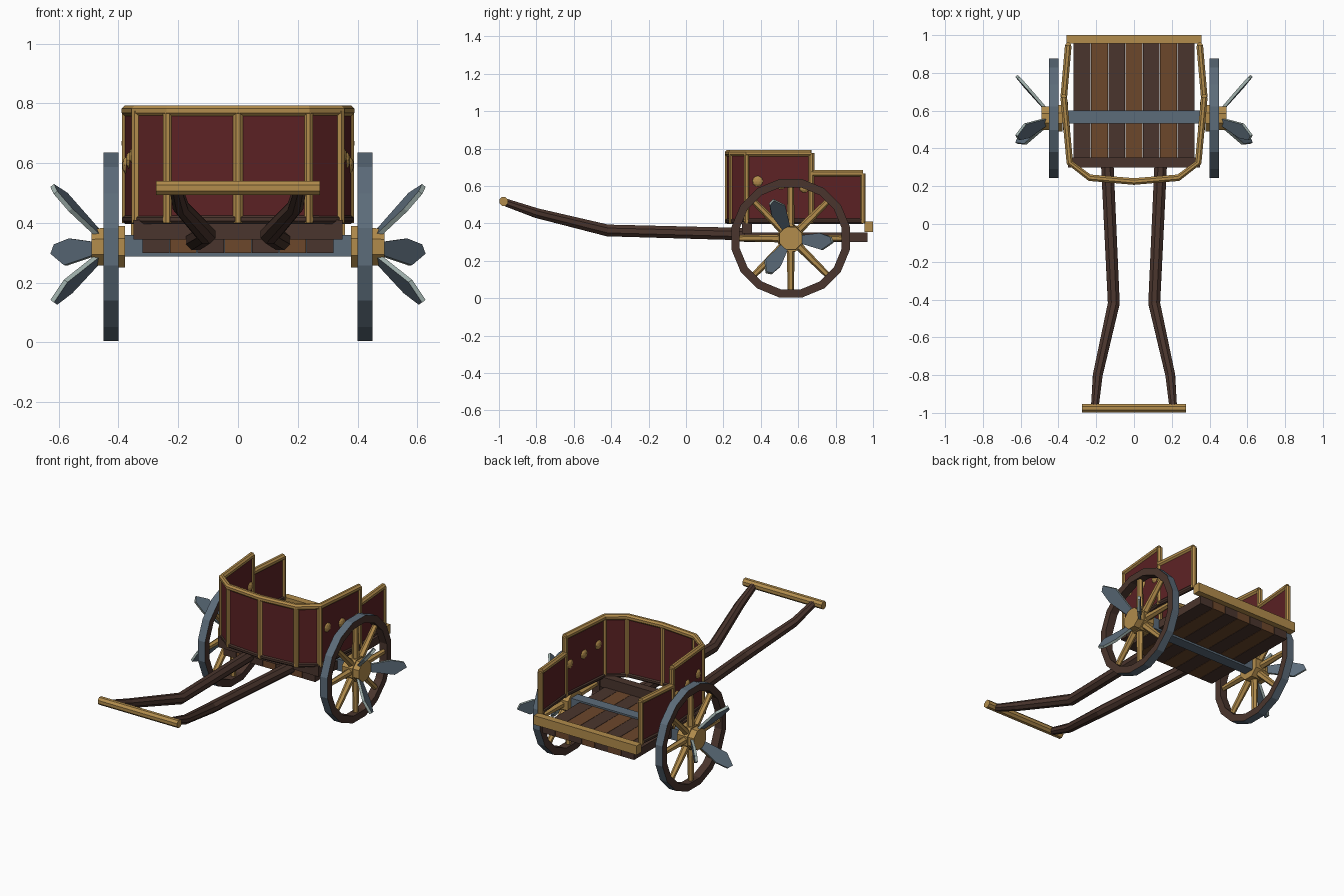
import bpy, bmesh, math
from mathutils import Vector

cube = bpy.data.objects.get("Cube")
if cube:
    bpy.data.objects.remove(cube)


def material(name, rgb):
    m = bpy.data.materials.new(name)
    m.use_nodes = True
    lin = [(c / 255 / 12.92 if c < 11 else ((c / 255 + 0.055) / 1.055) ** 2.4) for c in rgb] + [1]
    m.diffuse_color = lin
    m.node_tree.nodes["Principled BSDF"].inputs["Base Color"].default_value = lin
    return m


GOLD = material("gold", (178, 140, 76))
DARK = material("dark_wood", (74, 53, 45))
WOOD = material("plank_wood", (108, 71, 43))
RED = material("red_panel", (92, 34, 36))
STEEL = material("steel", (92, 108, 122))
EDGE = material("bright_edge", (158, 174, 170))


def finish(name, bm, *mats):
    bmesh.ops.recalc_face_normals(bm, faces=bm.faces)
    mesh = bpy.data.meshes.new(name)
    bm.to_mesh(mesh)
    bm.free()
    for m in mats:
        mesh.materials.append(m)
    ob = bpy.data.objects.new(name, mesh)
    bpy.context.scene.collection.objects.link(ob)
    return ob


def box(name, lo, hi, mat):
    bm = bmesh.new()
    bmesh.ops.create_cube(bm, size=1)
    for v in bm.verts:
        v.co = [l + (c + 0.5) * (h - l) for c, l, h in zip(v.co, lo, hi)]
    return finish(name, bm, mat)


def sweep(name, pts, radii, sides, mat):
    """Rod with a regular cross-section along a bent path."""
    pts = [Vector(p) for p in pts]
    if not isinstance(radii, (list, tuple)):
        radii = [radii] * len(pts)
    bm, rings = bmesh.new(), []
    for i, p in enumerate(pts):
        t = (pts[min(i + 1, len(pts) - 1)] - pts[max(i - 1, 0)]).normalized()
        ref = Vector((0, 1, 0)) if abs(t.z) > 0.9 else Vector((0, 0, 1))
        a = t.cross(ref).normalized()
        b = a.cross(t)
        angles = [math.tau * (k + 0.5) / sides for k in range(sides)]
        rings.append([bm.verts.new(p + (a * math.cos(g) + b * math.sin(g)) * radii[i]) for g in angles])
    for r, s in zip(rings, rings[1:]):
        for k in range(sides):
            j = (k + 1) % sides
            bm.faces.new((r[k], r[j], s[j], s[k]))
    bm.faces.new(rings[0])
    bm.faces.new(rings[-1])
    return finish(name, bm, mat)


def panel(name, p, q, z0, z1, t=0.016):
    """Upright board between two plan points."""
    p, q = Vector((*p, 0)), Vector((*q, 0))
    n = (q - p).cross(Vector((0, 0, 1))).normalized() * t / 2
    bm = bmesh.new()
    f = bm.faces.new([bm.verts.new(c + Vector((0, 0, z0))) for c in (p - n, p + n, q + n, q - n)])
    top = bmesh.ops.extrude_face_region(bm, geom=[f])["geom"]
    bmesh.ops.translate(bm, vec=(0, 0, z1 - z0),
                        verts=[v for v in top if isinstance(v, bmesh.types.BMVert)])
    return finish(name, bm, RED)


AXLE = Vector((0, 0.56, 0.32))


def wheel_point(x, r, angle):
    return Vector((x, AXLE.y + r * math.cos(angle), AXLE.z + r * math.sin(angle)))


def rim(name, x0, x1, outer, inner, n=16):
    """Wooden ring with a steel tyre face."""
    bm = bmesh.new()
    rings = [[bm.verts.new(wheel_point(x, r, math.tau * (k + 0.5) / n)) for k in range(n)]
             for x, r in ((x0, outer), (x1, outer), (x1, inner), (x0, inner))]
    for i in range(4):
        a, b = rings[i], rings[(i + 1) % 4]
        for k in range(n):
            j = (k + 1) % n
            bm.faces.new((a[k], a[j], b[j], b[k])).material_index = int(i == 0)
    return finish(name, bm, DARK, STEEL)


def blade(name, s, angle):
    """Pointed blade flaring out from the hub, with a bright rim."""
    root, tip = wheel_point(s * 0.46, 0.04, angle), wheel_point(s * 0.622, 0.225, angle)
    along = tip - root
    side = Vector((0, -math.sin(angle), math.cos(angle)))
    n = along.cross(side).normalized() * 0.008
    outline = [(0, 0.018), (0.62, 0.044), (0.93, 0.03), (1, 0), (0.72, -0.044), (0, -0.018)]
    bm = bmesh.new()
    f, b = [[bm.verts.new(root + along * u + side * w + n * d) for u, w in outline] for d in (1, -1)]
    bm.faces.new(f)
    bm.faces.new(b)
    for k in range(len(f)):
        j = (k + 1) % len(f)
        bm.faces.new((f[k], f[j], b[j], b[k])).material_index = 1
    return finish(name, bm, STEEL, EDGE)


# Floor planks, cross beams and axle
plank = 0.64 / 7
for i in range(7):
    x = -0.32 + i * plank
    box(f"floor_plank_{i + 1}", (x + 0.001, 0.31, 0.3), (x + plank - 0.001, 0.97, 0.35),
        WOOD if i % 2 else DARK)
box("front_beam", (-0.35, 0.3, 0.345), (0.35, 0.352, 0.41), DARK)
box("back_beam", (-0.358, 0.955, 0.353), (0.358, 1.0, 0.41), GOLD)
box("axle", (-0.4, 0.533, 0.288), (0.4, 0.6, 0.36), STEEL)

# Body outline in plan: front centre, front corner, side corner, step, back
front, corner, shoulder, step, back = (0, 0.225), (0.235, 0.245), (0.34, 0.325), (0.372, 0.67), (0.348, 0.945)
half = [corner, shoulder, step]
LOW, TALL, SHORT = 0.412, 0.775, 0.667


def mirrored_path(pts, z):
    return [(-x, y, z) for x, y in reversed(pts)] + [(*front, z)] + [(x, y, z) for x, y in pts]


sweep("top_rail", mirrored_path(half, TALL), 0.019, 8, GOLD)
sweep("bottom_rail", mirrored_path(half + [back], LOW), 0.016, 8, DARK)
sweep("front_post", [(*front, 0.4), (*front, TALL)], 0.018, 8, GOLD)

for s, label in ((1, "left"), (-1, "right")):
    flip = lambda p: (s * p[0], p[1])

    # Body panels
    for name, p, q, top in (("front", front, corner, TALL), ("corner", corner, shoulder, TALL),
                            ("side", shoulder, step, TALL), ("rear", step, back, SHORT)):
        panel(f"{label}_{name}_panel", flip(p), flip(q), LOW, top)

    # Posts and lower rail
    for name, p, top in (("corner", corner, TALL), ("shoulder", shoulder, TALL),
                         ("step", step, TALL), ("back", back, SHORT)):
        sweep(f"{label}_{name}_post", [(*flip(p), 0.4), (*flip(p), top)], 0.017, 8, GOLD)
    sweep(f"{label}_rear_rail", [(*flip(step), SHORT), (*flip(back), SHORT)], 0.019, 8, GOLD)

    # Round studs through the side panel
    for i, (y, z) in enumerate(((0.385, 0.625), (0.51, 0.61), (0.635, 0.593))):
        f = (y - shoulder[1]) / (step[1] - shoulder[1])
        bm = bmesh.new()
        bmesh.ops.create_icosphere(bm, subdivisions=2, radius=0.032)
        for v in bm.verts:
            v.co = (v.co.x * 0.6 + s * (shoulder[0] + f * (step[0] - shoulder[0])), v.co.y + y, v.co.z + z)
        finish(f"{label}_stud_{i + 1}", bm, GOLD)

    # Wheel, hub and spokes
    rim(f"{label}_wheel_rim", s * 0.4, s * 0.45, 0.322, 0.278)
    hub = [(s * x, AXLE.y, AXLE.z) for x in (0.378, 0.45, 0.45, 0.49)]
    sweep(f"{label}_hub", hub, [0.075, 0.075, 0.068, 0.066], 8, GOLD)
    for k in range(8):
        a = math.tau * k / 8
        sweep(f"{label}_spoke_{k + 1}", [wheel_point(s * 0.425, r, a) for r in (0.05, 0.285)],
              [0.022, 0.016], 6, GOLD)

    # Hub blades
    for k in range(3):
        blade(f"{label}_blade_{k + 1}", s, math.radians(-6 + 120 * k))

    # Pulling shaft
    path = [(0.142, 0.33, 0.342), (0.107, -0.42, 0.362), (0.192, -0.8, 0.455), (0.207, -0.965, 0.512)]
    sweep(f"{label}_shaft", [(s * x, y, z) for x, y, z in path], [0.036, 0.034, 0.028, 0.022], 8, DARK)

# Handle bar
sweep("handle_bar", [(-0.275, -0.975, 0.517), (0.275, -0.975, 0.517)], 0.025, 8, GOLD)
